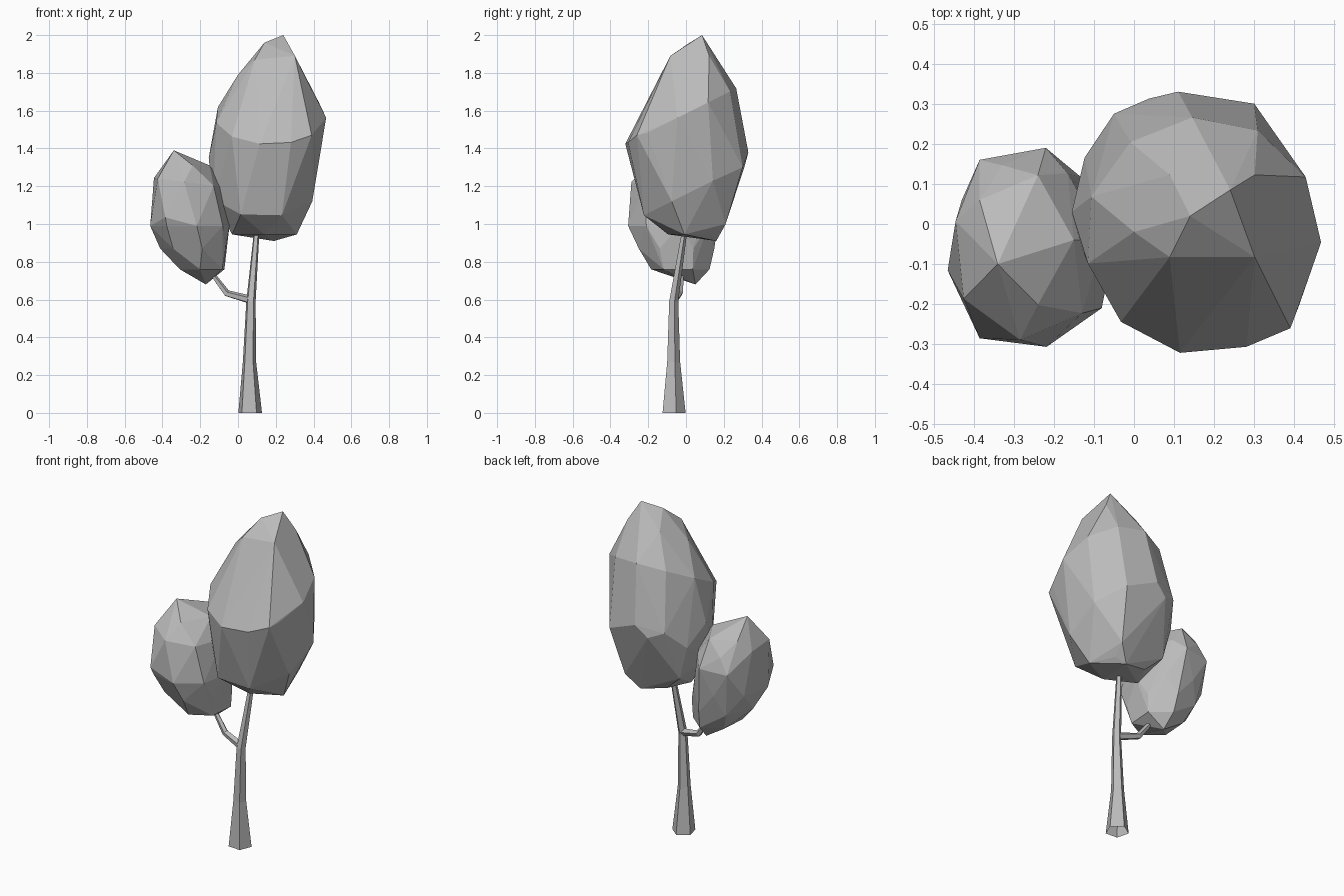
import bpy
import bmesh
import math
from mathutils import Vector

if "Cube" in bpy.data.objects:
    bpy.data.objects.remove(bpy.data.objects["Cube"], do_unlink=True)

# One plain grey for the whole tree
grey = bpy.data.materials.new("plain grey")
grey.diffuse_color = (0.5, 0.5, 0.5, 1)
grey.use_nodes = True
grey.node_tree.nodes["Principled BSDF"].inputs["Base Color"].default_value = grey.diffuse_color


def finish(bm, name):
    bmesh.ops.recalc_face_normals(bm, faces=bm.faces)
    mesh = bpy.data.meshes.new(name)
    bm.to_mesh(mesh)
    bm.free()
    mesh.materials.append(grey)
    obj = bpy.data.objects.new(name, mesh)
    bpy.context.collection.objects.link(obj)
    return obj


def limb(name, path, sides, phase):
    """Open tapered tube through (x, y, z, radius, direction) stations."""
    bm = bmesh.new()
    rings = []
    for x, y, z, radius, direction in path:
        turn = Vector((0, 0, 1)).rotation_difference(Vector(direction))
        ring = []
        for i in range(sides):
            a = math.radians(phase) + math.tau * i / sides
            offset = turn @ Vector((math.cos(a), math.sin(a), 0)) * radius
            ring.append(bm.verts.new(Vector((x, y, z)) + offset))
        rings.append(ring)
    for low, high in zip(rings, rings[1:]):
        for i in range(sides):
            j = (i + 1) % sides
            bm.faces.new((low[i], low[j], high[j], high[i]))
    return finish(bm, name)


def crown(name, rings, knobs):
    """Faceted foliage: hull of rings (z, cx, cy, rx, ry, count, phase, tilt_x, tilt_y) and single knobs."""
    bm = bmesh.new()
    for knob in knobs:
        bm.verts.new(knob)
    for z, cx, cy, rx, ry, count, phase, tilt_x, tilt_y in rings:
        for i in range(count):
            a = math.radians(phase) + math.tau * i / count
            dx, dy = rx * math.cos(a), ry * math.sin(a)
            bm.verts.new((cx + dx, cy + dy, z + tilt_x * dx + tilt_y * dy))
    hull = bmesh.ops.convex_hull(bm, input=bm.verts)
    loose = {v for v in hull["geom_interior"] + hull["geom_unused"]
             if isinstance(v, bmesh.types.BMVert)}
    bmesh.ops.delete(bm, geom=list(loose), context="VERTS")
    # Merge nearly flat neighbours into larger facets
    bmesh.ops.dissolve_limit(bm, angle_limit=math.radians(3),
                             verts=bm.verts, edges=bm.edges)
    return finish(bm, name)


# Trunk and side branch
up = (0, 0, 1)
limb("trunk", [
    (0.063, -0.068, 0, 0.066, up),
    (0.060, -0.068, 0.27, 0.037, up),
    (0.068, -0.067, 0.59, 0.026, up),
    (0.097, -0.012, 0.94, 0.016, up),
    (0.105, 0, 1.02, 0.013, up),
], 5, 14)
limb("side_branch", [
    (0.07, -0.065, 0.597, 0.023, (-1, 0.2, 0.2)),
    (-0.06, -0.035, 0.633, 0.019, (-1, 0.1, 0.7)),
    (-0.125, -0.025, 0.72, 0.014, (-0.6, 0, 0.8)),
    (-0.15, -0.025, 0.76, 0.012, (-0.6, 0, 0.8)),
], 5, 0)

# Foliage
crown("large_crown", [
    (1.88, 0.195, 0.02, 0.15, 0.145, 4, 45, 0.1, 0),
    (1.57, 0.172, -0.03, 0.295, 0.297, 11, -3, 0, 0.5),
    (1.18, 0.135, 0.045, 0.285, 0.285, 8, 20, 0, 0.5),
    (0.945, 0.14, 0.03, 0.18, 0.125, 5, -18, 0, 0),
], [(0.24, 0.085, 2), (0.14, 0.02, 1.96), (0, -0.02, 1.79),
    (0.39, -0.26, 1.47), (0.30, 0.30, 1.3), (0.11, 0.33, 1.38),
    (-0.05, 0.275, 1.35), (-0.155, 0.03, 1.35), (-0.07, 0.16, 1.04),
    (0.26, 0.21, 1), (0.19, 0.16, 0.91)])
crown("small_crown", [
    (1.31, -0.28, -0.04, 0.13, 0.17, 5, 0, 0, 0),
    (1.22, -0.265, -0.065, 0.19, 0.225, 7, 7, -0.13, 0),
    (0.99, -0.255, -0.075, 0.213, 0.235, 8, 10, 0, 0),
    (0.87, -0.23, -0.05, 0.182, 0.205, 7, 180, 0, 0),
    (0.76, -0.19, -0.03, 0.13, 0.155, 6, 25, 0, 0),
], [(-0.34, -0.1, 1.39), (-0.385, -0.285, 1.035), (-0.385, 0.16, 1.14),
    (-0.22, 0.19, 1.15), (-0.17, 0.05, 0.68)])
